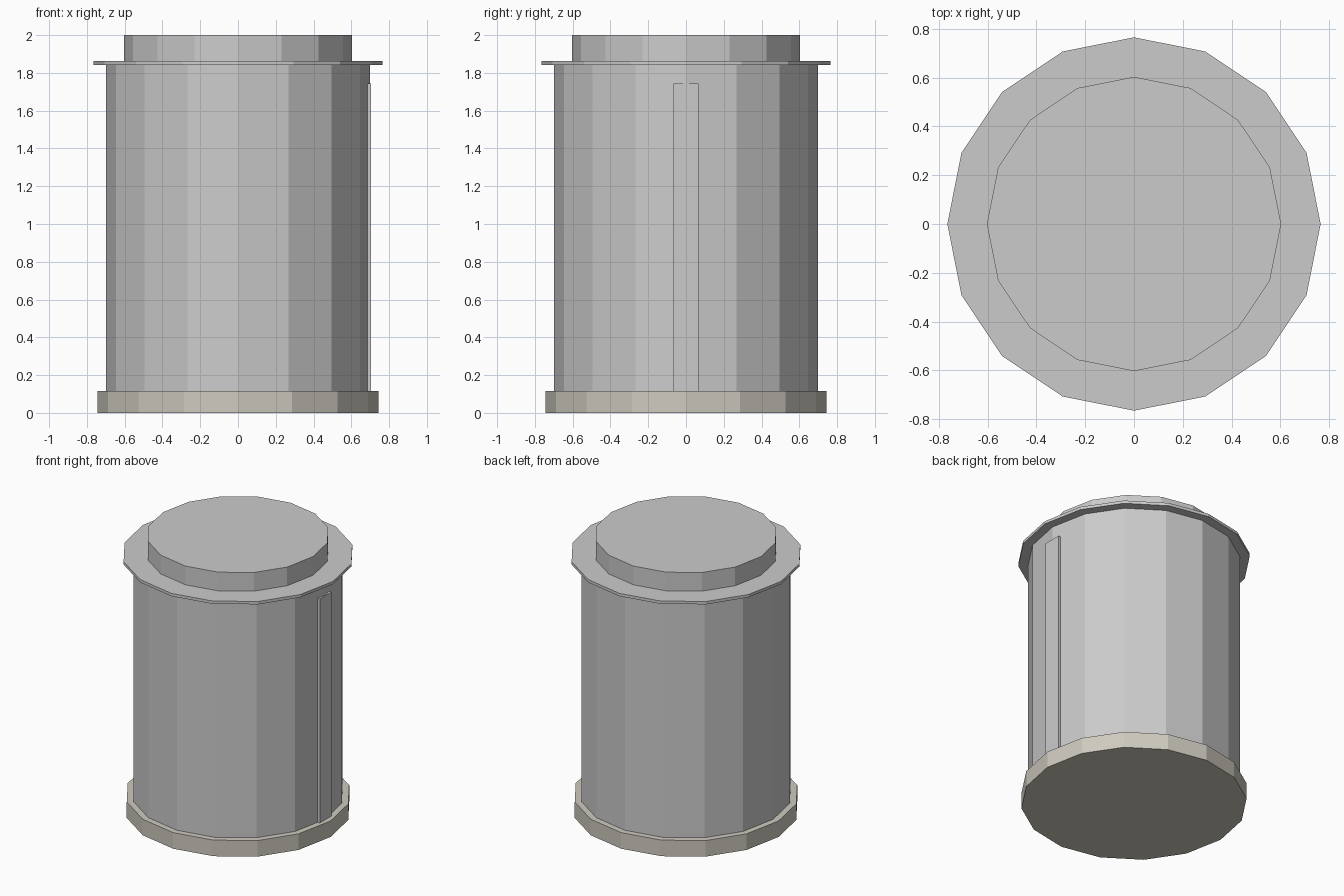
import bpy

if "Cube" in bpy.data.objects:
    bpy.data.objects.remove(bpy.data.objects["Cube"])

SIDES = 16


def drum(name, radius, z0, z1):
    # flat-faced cylinder with corners on the x and y axes
    bpy.ops.mesh.primitive_cylinder_add(vertices=SIDES, radius=radius, depth=z1 - z0,
                                        location=(0, 0, (z0 + z1) / 2))
    obj = bpy.context.object
    obj.name = name
    return obj


# Stone footing
base = drum("base", 0.744, 0, 0.117)
stone = bpy.data.materials.new("stone")
stone.diffuse_color = (0.62, 0.59, 0.52, 1)
stone.use_nodes = True
stone.node_tree.nodes["Principled BSDF"].inputs["Base Color"].default_value = stone.diffuse_color
base.data.materials.append(stone)

# Tank body, overhanging rim and raised lid
drum("body", 0.70, 0.117, 1.843)
drum("rim", 0.765, 1.843, 1.864)
drum("lid", 0.603, 1.864, 2.0)

# Vertical strip on the right side
bpy.ops.mesh.primitive_cube_add(size=1, location=(0.675, 0, 0.931))
strip = bpy.context.object
strip.name = "side_strip"
strip.scale = (0.06, 0.134, 1.628)
